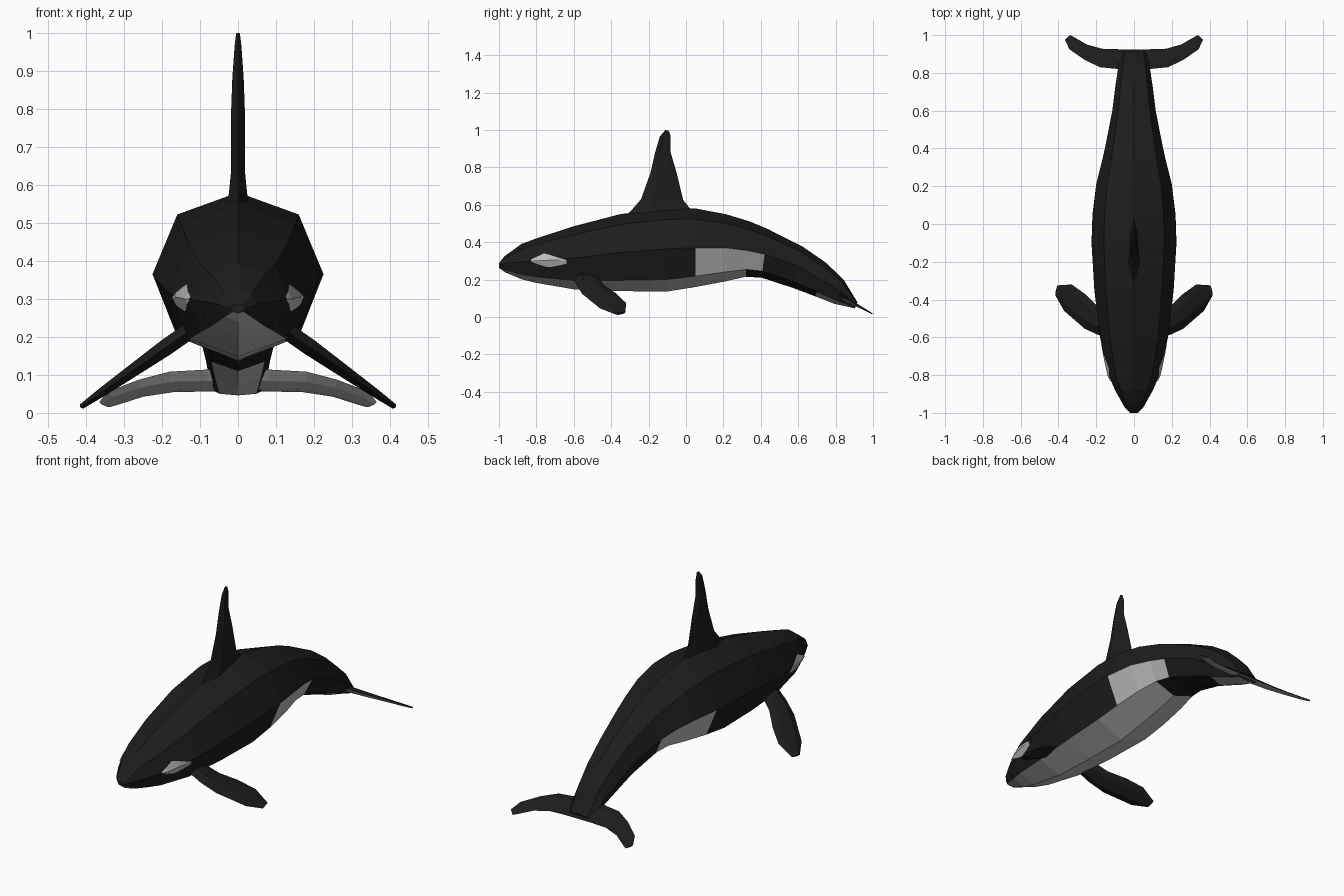
import bpy, bmesh
from mathutils import Vector
from mathutils.bvhtree import BVHTree

if "Cube" in bpy.data.objects:
    bpy.data.objects.remove(bpy.data.objects["Cube"])


def material(name, v):
    m = bpy.data.materials.new(name)
    m.diffuse_color = (v, v, v, 1)
    m.use_nodes = True
    m.node_tree.nodes["Principled BSDF"].inputs["Base Color"].default_value = m.diffuse_color
    return m


BLACK = material("black_skin", 0.012)
WHITE = material("pale_skin", 0.5)


def finish(name, bm, mirror=False):
    bmesh.ops.recalc_face_normals(bm, faces=bm.faces)
    me = bpy.data.meshes.new(name)
    bm.to_mesh(me)
    bm.free()
    me.materials.append(BLACK)
    me.materials.append(WHITE)
    ob = bpy.data.objects.new(name, me)
    bpy.context.collection.objects.link(ob)
    if mirror:
        mod = ob.modifiers.new("Mirror", 'MIRROR')
        mod.merge_threshold = 0.0005
    return ob


def loft(rings, pale, cap_start=True):
    """Skin closed rings; pale(ring, side) picks the pale faces."""
    bm = bmesh.new()
    vs = [[bm.verts.new(p) for p in r] for r in rings]
    n = len(vs[0])
    for i in range(len(vs) - 1):
        for j in range(n):
            k = (j + 1) % n
            f = bm.faces.new((vs[i][j], vs[i][k], vs[i + 1][k], vs[i + 1][j]))
            f.material_index = int(pale(i, j))
    if cap_start:
        bm.faces.new(vs[0])
    bm.faces.new(vs[-1])
    return bm


def fin(name, sections, normal, mirror=True, pale_under=False):
    """Thin six-sided blade through (leading point, trailing point, half thickness)."""
    nrm = Vector(normal).normalized()
    rings = []
    for lead, trail, t in sections:
        a, b = Vector(lead), Vector(trail)
        rings.append([a.lerp(b, s) + nrm * t * h for s, h in
                      ((0, 0), (.3, 1), (.75, .7), (1, 0), (.75, -.7), (.3, -1))])
    bm = loft(rings, lambda i, j: pale_under and j >= 3, cap_start=False)
    return finish(name, bm, mirror)


# Body: eight-sided stations (y, top z, middle z, bottom z, half width)
stations = [
    (-1.00, .287, .275, .263, .020), (-.97, .325, .285, .240, .050),
    (-.88, .390, .295, .202, .100), (-.80, .420, .300, .182, .135),
    (-.60, .485, .315, .148, .180), (-.35, .550, .345, .138, .210),
    (-.10, .580, .365, .136, .225), (.05, .580, .370, .160, .220),
    (.21, .550, .370, .190, .200), (.33, .510, .355, .215, .170),
    (.42, .470, .335, .210, .150), (.60, .375, .270, .155, .115),
    (.72, .290, .200, .110, .100), (.82, .200, .140, .070, .085),
    (.91, .078, .062, .046, .070)]
rings = []
for y, top, mid, bot, w in stations:
    tilt = max(0, y - .2) * .6
    up, low = mid + .73 * (top - mid), mid + .72 * (bot - mid)
    prof = [(0, top), (.71 * w, up), (w, mid), (.71 * w, low),
            (0, bot), (-.71 * w, low), (-w, mid), (-.71 * w, up)]
    rings.append([(x, y + tilt * (z - mid), z) for x, z in prof])


def body_pale(i, j):
    belly = j in (3, 4) and (i < 9 or i >= 12)
    flank = j in (2, 5) and 7 <= i <= 9
    return belly or flank


bm = loft(rings, body_pale)
bmesh.ops.triangulate(bm, faces=[f for f in bm.faces if len(f.verts) > 4])
tree = BVHTree.FromBMesh(bm)
finish("body", bm)

# Eye patches: strips draped on the head (y, upper z, ridge z, lower z)
bm = bmesh.new()
cols = []
for y, *zs in [(-.83, .306, .300, .296), (-.80, .321, .300, .285),
               (-.76, .340, .302, .271), (-.73, .333, .304, .266),
               (-.68, .316, .304, .275), (-.64, .305, .298, .284)]:
    col = []
    for z in zs:
        hit, nrm, _, _ = tree.ray_cast(Vector((1, y, z)), Vector((-1, 0, 0)))
        col.append(bm.verts.new(hit + Vector((.006, 0, 0))))
    cols.append(col)
for a, b in zip(cols, cols[1:]):
    for k in range(2):
        bm.faces.new((a[k], a[k + 1], b[k + 1], b[k])).material_index = 1
finish("eye_patches", bm, True)

# Dorsal fin (z handled per edge so the root follows the back)
fin("dorsal_fin", [
    ((0, -.33, .535), (0, .05, .555), .032), ((0, -.29, .572), (0, .015, .588), .024),
    ((0, -.24, .630), (0, -.015, .625), .019), ((0, -.19, .770), (0, -.050, .770), .019),
    ((0, -.165, .880), (0, -.082, .880), .015), ((0, -.14, .965), (0, -.082, .965), .009),
    ((0, -.11, 1.0), (0, -.092, .995), .005)], (1, 0, 0), mirror=False)


# Pectoral flippers on a plane sloping down and outward
def flip(x, y):
    return (x, y, .2 - .7 * (x - .15))


fin("pectoral_flippers", [
    (flip(.11, -.605), flip(.11, -.48), .022), (flip(.19, -.587), flip(.19, -.44), .022),
    (flip(.26, -.555), flip(.26, -.37), .018), (flip(.37, -.460), flip(.33, -.32), .012),
    (flip(.415, -.38), flip(.405, -.325), .007)], (.57, 0, .82))


# Tail flukes on a plane sloping down and back
def fluke(x, y):
    return (x, y, .015 + .55 * (1 - y))


fin("tail_flukes", [
    (fluke(0, .82), fluke(0, .925), .016), (fluke(.08, .82), fluke(.08, .925), .015),
    (fluke(.18, .83), fluke(.17, .928), .012), (fluke(.26, .868), fluke(.25, .95), .009),
    (fluke(.342, .925), fluke(.31, .985), .006),
    (fluke(.365, .975), fluke(.338, 1.0), .004)], (0, .48, .88), pale_under=True)
